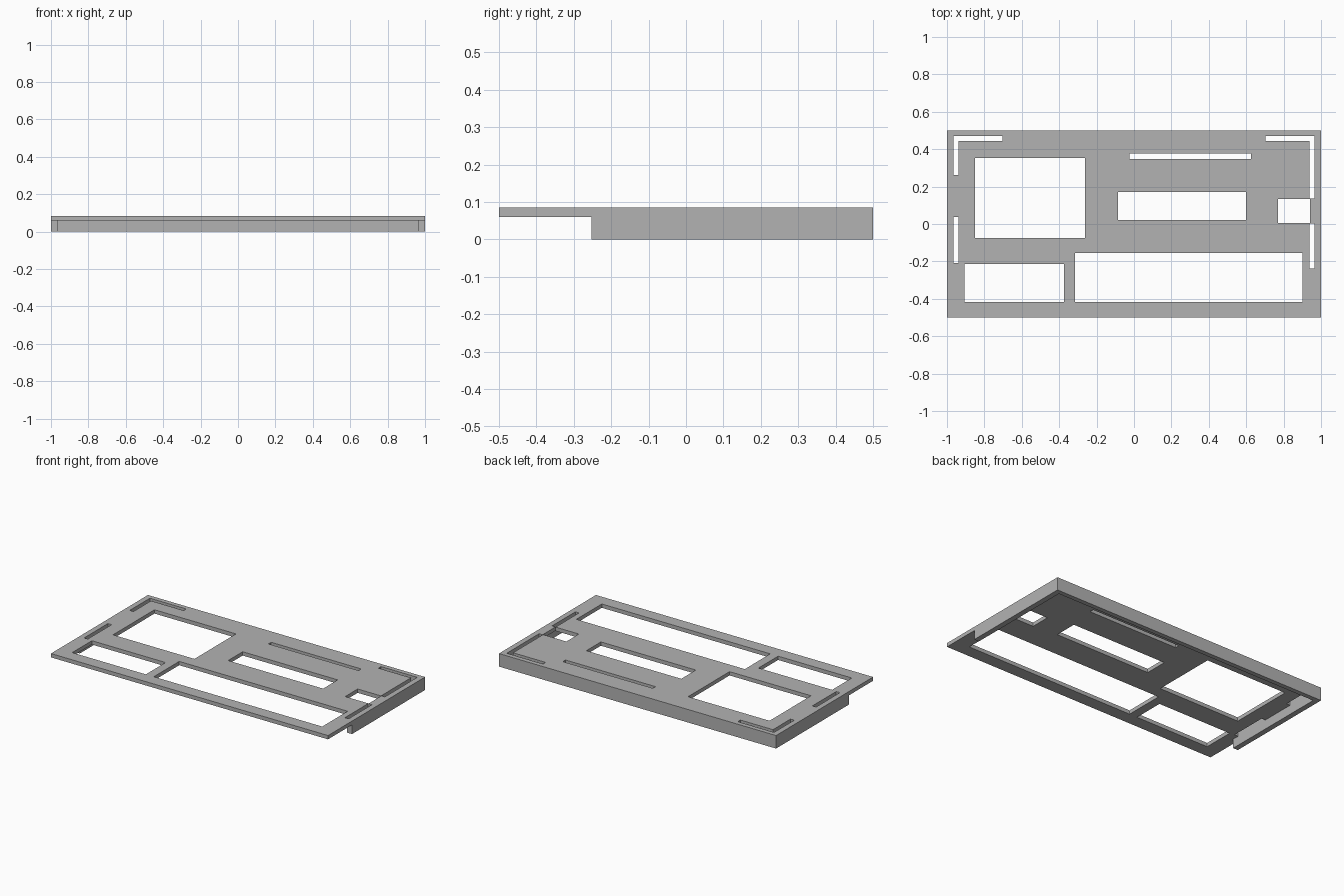
import bpy

if "Cube" in bpy.data.objects:
    bpy.data.objects.remove(bpy.data.objects["Cube"], do_unlink=True)

TOP, UNDER = 0.085, 0.06      # top of the plate and its underside
INNER, BACK = 0.965, 0.47     # inner faces of the side and back walls
SLOT = 0.027                  # slot width

grey = bpy.data.materials.new("plain grey")
grey.use_nodes = True
colour = (0.45, 0.45, 0.45, 1)
grey.diffuse_color = colour
grey.node_tree.nodes["Principled BSDF"].inputs["Base Color"].default_value = colour


def box(name, x0, x1, y0, y1, z0, z1):
    """Axis-aligned box between the given limits."""
    bpy.ops.mesh.primitive_cube_add(size=1)
    ob = bpy.context.object
    ob.name = name
    for v in ob.data.vertices:
        v.co = (x1 if v.co.x > 0 else x0,
                y1 if v.co.y > 0 else y0,
                z1 if v.co.z > 0 else z0)
    ob.data.materials.append(grey)
    return ob


def cut(target, x0, x1, y0, y1, z0=-0.1, z1=0.2):
    """Subtract a box from the target."""
    cutter = box("cutter", x0, x1, y0, y1, z0, z1)
    cutter.hide_render = True
    mod = target.modifiers.new("cut", "BOOLEAN")
    mod.operation = "DIFFERENCE"
    mod.solver = "EXACT"
    mod.object = cutter
    bpy.context.view_layer.objects.active = target
    bpy.ops.object.modifier_apply(modifier=mod.name)
    bpy.data.objects.remove(cutter, do_unlink=True)


panel = box("panel_tray", -1, 1, -0.5, 0.5, 0, TOP)

# Hollow underside, leaving back and side walls, with the front overhang clear
cut(panel, -1.1, 1.1, -0.6, -0.253, -0.1, UNDER)
cut(panel, -INNER, INNER, -0.6, BACK, -0.1, UNDER)

# Rectangular windows
windows = [
    (-0.85, -0.262, -0.075, 0.353),   # large square window
    (-0.905, -0.373, -0.417, -0.214),  # front small window
    (-0.316, 0.9, -0.417, -0.155),    # front long window
    (-0.086, 0.6, 0.021, 0.171),      # middle window
    (0.77, 0.94, 0.005, 0.134),       # side window
    (-0.024, 0.626, 0.348, 0.376),    # narrow back slot
]
for w in windows:
    cut(panel, *w)

# Slots along the inner faces of the walls: corner angles and side slots
for side, corner_end, low, high in ((-1, 0.262, -0.209, 0.037),
                                    (1, 0.136, -0.238, 0.003)):
    xs = sorted((side * INNER, side * (INNER - SLOT)))
    cut(panel, *xs, corner_end, BACK)
    cut(panel, *xs, low, high)
    cut(panel, *sorted((side * INNER, side * 0.703)), BACK - SLOT, BACK)
